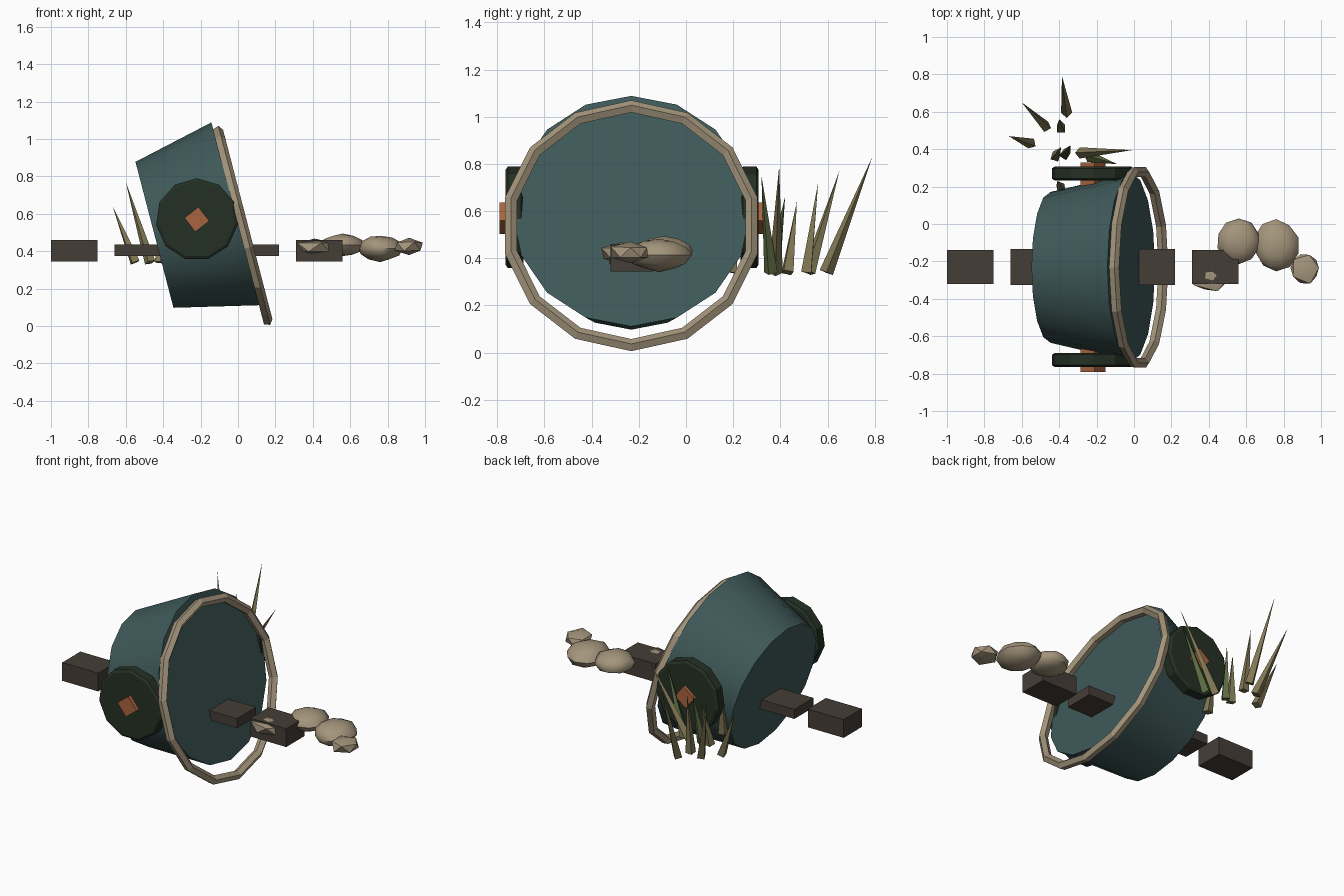
import bpy, bmesh, math, random
from mathutils import Vector, Matrix

random.seed(4)
cube = bpy.data.objects.get("Cube")
if cube:
    bpy.data.objects.remove(cube, do_unlink=True)


def material(name, rgb):
    m = bpy.data.materials.new(name)
    m.use_nodes = True
    m.diffuse_color = (*rgb, 1)
    m.node_tree.nodes["Principled BSDF"].inputs["Base Color"].default_value = (*rgb, 1)
    return m


teal = material("teal paint", (0.05, 0.1, 0.1))
dark_green = material("dark green", (0.018, 0.03, 0.018))
brown = material("dark brown", (0.06, 0.047, 0.038))
stone = material("beige stone", (0.37, 0.3, 0.2))
copper = material("copper", (0.4, 0.13, 0.05))
khaki = material("dry grass", (0.22, 0.19, 0.09))
leaf = material("green grass", (0.11, 0.15, 0.055))


def finish(name, bm, mat, smooth=None):
    bmesh.ops.recalc_face_normals(bm, faces=bm.faces)
    mesh = bpy.data.meshes.new(name)
    bm.to_mesh(mesh)
    bm.free()
    obj = bpy.data.objects.new(name, mesh)
    bpy.context.collection.objects.link(obj)
    mesh.materials.append(mat)
    if smooth:
        bpy.ops.object.select_all(action="DESELECT")
        obj.select_set(True)
        bpy.context.view_layer.objects.active = obj
        bpy.ops.object.shade_smooth_by_angle(angle=math.radians(smooth))
    return obj


def lathe(name, profile, sides, origin, axis, up, mat, smooth=None, loop=False):
    """Turn (distance, radius) points about an axis; first corner points up."""
    axis = Vector(axis).normalized()
    up = Vector(up)
    up = (up - axis * up.dot(axis)).normalized()
    side = axis.cross(up)
    bm = bmesh.new()
    rings = []
    for dist, rad in profile:
        ring = []
        for i in range(sides):
            a = math.tau * i / sides
            ring.append(bm.verts.new(Vector(origin) + axis * dist
                                     + (up * math.cos(a) + side * math.sin(a)) * rad))
        rings.append(ring)
    pairs = list(zip(rings, rings[1:]))
    if loop:
        pairs.append((rings[-1], rings[0]))
    else:
        bm.faces.new(rings[0])
        bm.faces.new(rings[-1])
    for r, s in pairs:
        for i in range(sides):
            j = (i + 1) % sides
            bm.faces.new((r[i], r[j], s[j], s[i]))
    bmesh.ops.remove_doubles(bm, verts=bm.verts, dist=0.0001)
    return finish(name, bm, mat, smooth)


def box(name, low, high, mat):
    low, high = Vector(low), Vector(high)
    bm = bmesh.new()
    bmesh.ops.create_cube(bm, size=1, matrix=Matrix.Translation((low + high) / 2)
                          @ Matrix.Diagonal((*(high - low), 1)))
    return finish(name, bm, mat)


def rock(name, centre, size, detail, jitter, mat):
    bm = bmesh.new()
    bmesh.ops.create_icosphere(bm, subdivisions=detail, radius=1)
    for v in bm.verts:
        v.co *= 1 + random.uniform(-jitter, jitter)
        v.co = Vector(centre) + Vector([c * s / 2 for c, s in zip(v.co, size)])
    return finish(name, bm, mat, 35)


# Tilted tub and the slipped rim over its wide end
tilt = math.radians(14.6)
axis = Vector((math.cos(tilt), 0, math.sin(tilt)))
top = Vector((-math.sin(tilt), 0, math.cos(tilt)))
mouth = Vector((-0.015, -0.232, 0.6))
lathe("tub", [(-0.446, 0.403), (0, 0.505)], 16, mouth, axis, top, teal, 30)
section = [(0.028 * math.cos(math.tau * k / 5), 0.523 + 0.028 * math.sin(math.tau * k / 5))
           for k in range(5)]
lathe("rim", section, 14, (0.025, -0.232, 0.536), axis, top, stone, loop=True)

# Wheels on both sides with a square axle through the tub
for name, y in (("front_wheel", -0.727), ("back_wheel", 0.27)):
    lathe(name, [(-0.038, 0.205), (-0.028, 0.22), (0.028, 0.22), (0.038, 0.205)], 11,
          (-0.22, y, 0.57), (0, 1, 0), (0, 0, 1), dark_green)
lathe("axle", [(0, 0.067), (1.12, 0.067)], 4, (-0.22, -0.79, 0.57),
      (0, 1, 0), (0.13, 0, 1), copper)

# Planks
box("left_block", (0.31, -0.32, 0.345), (0.56, -0.14, 0.46), brown)
box("right_block", (-1.0, -0.32, 0.345), (-0.75, -0.14, 0.46), brown)
box("cross_plank", (-0.66, -0.325, 0.375), (0.22, -0.135, 0.435), brown)

# Stones
rock("inner_stone", (0.41, -0.275, 0.42), (0.24, 0.18, 0.1), 1, 0.12, stone)
rock("middle_stone", (0.56, -0.09, 0.432), (0.23, 0.24, 0.12), 2, 0.05, stone)
rock("large_stone", (0.76, -0.115, 0.415), (0.24, 0.27, 0.14), 2, 0.05, stone)
rock("outer_stone", (0.915, -0.235, 0.425), (0.18, 0.18, 0.1), 1, 0.1, stone)

# Grass blades: base x, y then tip
blades = [
    (-0.36, 0.595, (-0.385, 0.79, 0.83), khaki),
    (-0.47, 0.52, (-0.6, 0.65, 0.77), khaki),
    (-0.55, 0.43, (-0.67, 0.47, 0.64), khaki),
    (-0.39, 0.51, (-0.4, 0.56, 0.72), khaki),
    (-0.42, 0.36, (-0.39, 0.41, 0.62), khaki),
    (-0.37, 0.37, (-0.34, 0.42, 0.66), leaf),
    (-0.29, 0.38, (-0.01, 0.395, 0.79), khaki),
    (-0.24, 0.36, (-0.09, 0.32, 0.75), leaf),
    (-0.39, 0.19, (-0.41, 0.23, 0.62), khaki),
]
for n, (x, y, tip, mat) in enumerate(blades):
    base = Vector((x, y, 0.34))
    lean = Vector(tip) - base
    lathe(f"grass_blade_{n + 1}", [(0, 0.03), (lean.length, 0)], 4, base, lean,
          (math.cos(n * 1.3), math.sin(n * 1.3), 0), mat)
